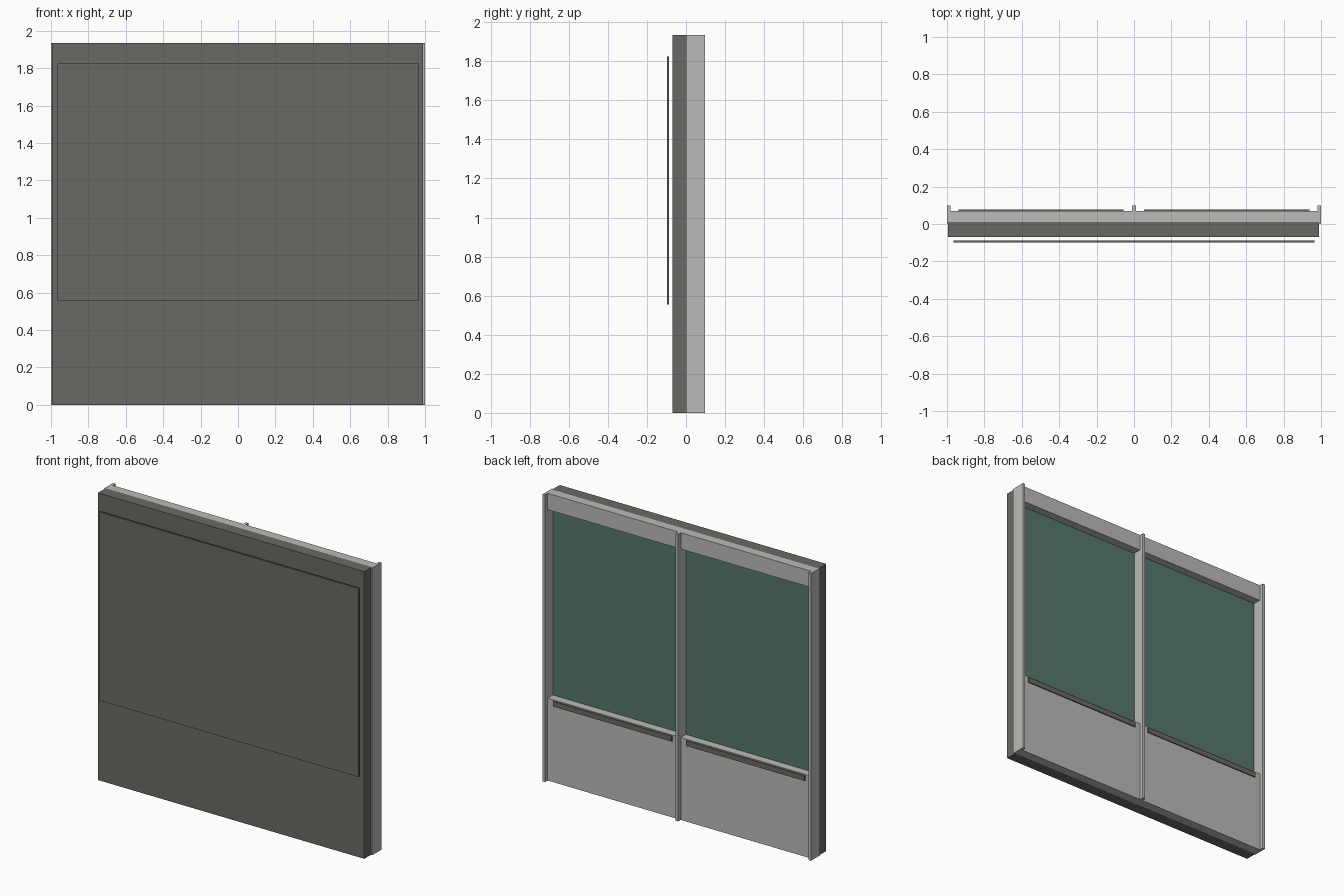
import bpy
import bmesh

cube = bpy.data.objects.get("Cube")
if cube:
    bpy.data.objects.remove(cube, do_unlink=True)


def material(name, rgb):
    m = bpy.data.materials.new(name)
    m.use_nodes = True
    m.diffuse_color = (*rgb, 1)
    m.node_tree.nodes["Principled BSDF"].inputs["Base Color"].default_value = (*rgb, 1)
    return m


dark = material("dark grey", (0.144, 0.141, 0.127))
light = material("light grey", (0.497, 0.497, 0.479))
green = material("board green", (0.095, 0.184, 0.159))


def box(name, x, y, z, mat):
    """Box from (min, max) ranges on each axis."""
    bm = bmesh.new()
    bmesh.ops.create_cube(bm, size=1)
    for v in bm.verts:
        for i, (a, b) in enumerate((x, y, z)):
            v.co[i] = a if v.co[i] < 0 else b
    me = bpy.data.meshes.new(name)
    bm.to_mesh(me)
    bm.free()
    me.materials.append(mat)
    ob = bpy.data.objects.new(name, me)
    bpy.context.collection.objects.link(ob)
    return ob


TOP = 1.935
LEDGE = 0.555      # top of the lower panels
HEAD = 1.825       # underside of the headers
FACE = 0.07        # rear face of headers and lower panels

# Main wall slab and the thin sheet standing off its front
box("wall_slab", (-0.995, 0.99), (-0.07, 0.01), (0, TOP), dark)
box("front_sheet", (-0.965, 0.965), (-0.098, -0.087), (LEDGE, HEAD), dark)

# Upright posts
for name, x0, x1 in (("right", -1.0, -0.982), ("middle", -0.010, 0.010), ("left", 0.982, 1.0)):
    box(name + "_post", (x0, x1), (0.0, 0.098), (0, TOP), light)

# Two identical bays: header, recessed board, lower panel and tray strip
for side, x0, x1 in (("right", -0.982, -0.010), ("left", 0.010, 0.982)):
    box(side + "_header", (x0, x1), (0.01, FACE), (HEAD, TOP), light)
    box(side + "_board", (x0, x1), (0.01, 0.015), (LEDGE, HEAD), green)
    box(side + "_lower_panel", (x0, x1), (0.01, FACE), (0, LEDGE), light)
    box(side + "_tray_strip", (x0 + 0.043, x1 - 0.045), (FACE, 0.077), (0.513, 0.548), dark)
